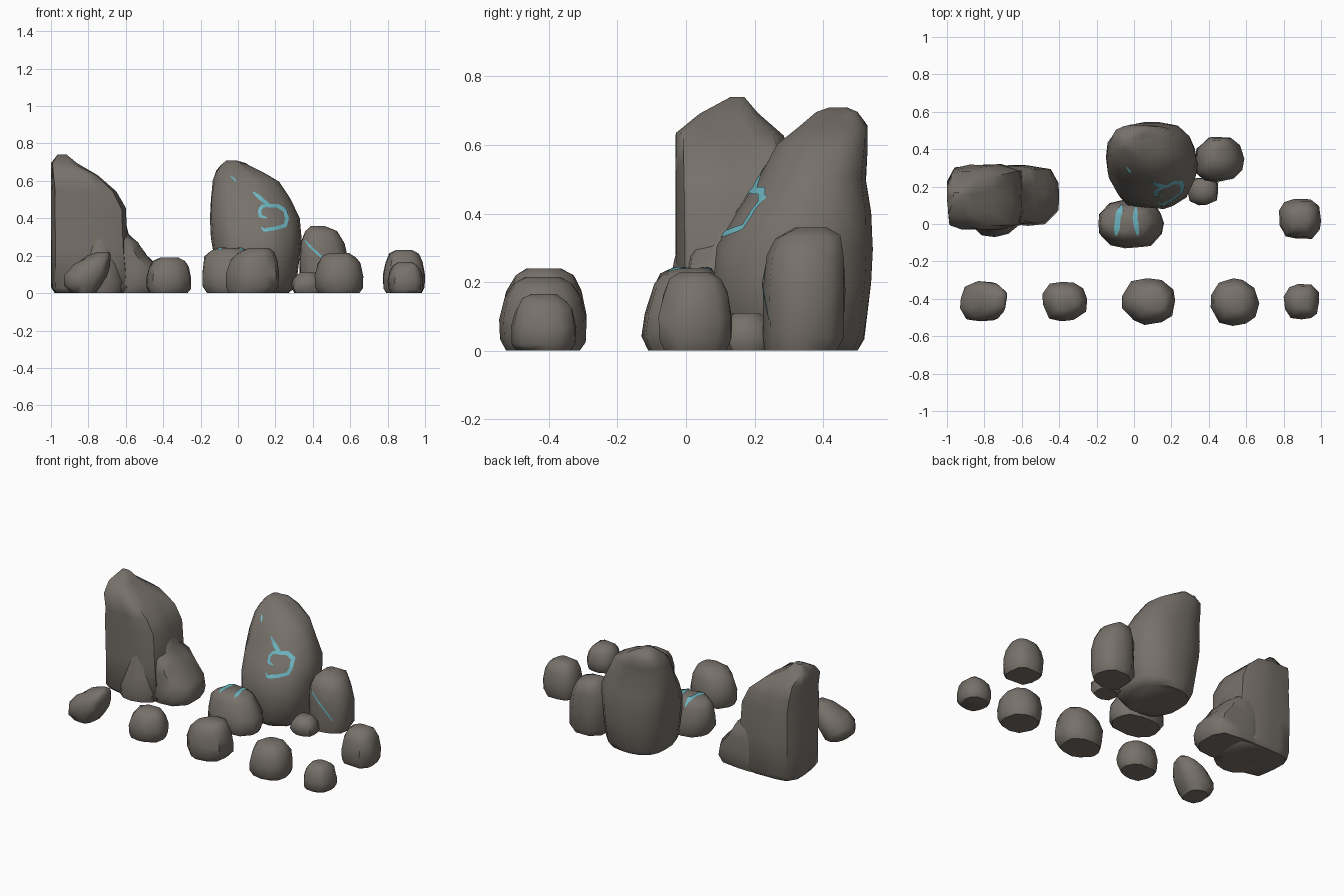
import bpy, bmesh, math, random
from mathutils import Vector
from mathutils.bvhtree import BVHTree

if "Cube" in bpy.data.objects:
    bpy.data.objects.remove(bpy.data.objects["Cube"])


def material(name, rgb):
    m = bpy.data.materials.new(name)
    m.diffuse_color = (*rgb, 1)
    m.use_nodes = True
    m.node_tree.nodes["Principled BSDF"].inputs["Base Color"].default_value = m.diffuse_color
    return m


STONE = material("warm grey stone", (0.185, 0.165, 0.145))
GLOW = material("pale cyan vein", (0.15, 0.46, 0.53))


def finish(name, bm, mat, angle=50):
    me = bpy.data.meshes.new(name)
    bm.to_mesh(me)
    bm.free()
    me.materials.append(mat)
    ob = bpy.data.objects.new(name, me)
    bpy.context.collection.objects.link(ob)
    bpy.ops.object.select_all(action='DESELECT')
    ob.select_set(True)
    bpy.context.view_layer.objects.active = ob
    bpy.ops.object.shade_smooth_by_angle(angle=math.radians(angle))


def rock(name, rings, seed, power=2.5, sides=14, rough=.05):
    """Loft of irregular rounded rings, each (z, x0, x1, y0, y1). Returns a BVH."""
    rnd = random.Random(seed)
    bm = bmesh.new()
    cols = [(2 * math.pi * (i + rnd.uniform(-.2, .2)) / sides, 1 + rnd.uniform(-rough, rough))
            for i in range(sides)]
    loops = []
    for k, (z, x0, x1, y0, y1) in enumerate(rings):
        pts = []
        for a, f in cols:
            c, s = math.cos(a), math.sin(a)
            r = f * (1 + rnd.uniform(-rough, rough) / 2)
            r /= (abs(c) ** power + abs(s) ** power) ** (1 / power)
            pts.append((r * c, r * s))
        ax, bx = min(p[0] for p in pts), max(p[0] for p in pts)
        ay, by = min(p[1] for p in pts), max(p[1] for p in pts)
        dz = 0 if k in (0, len(rings) - 1) else .007
        loops.append([bm.verts.new((x0 + (x - ax) / (bx - ax) * (x1 - x0),
                                    y0 + (y - ay) / (by - ay) * (y1 - y0),
                                    z + rnd.uniform(-dz, dz))) for x, y in pts])
    for lo, hi in zip(loops, loops[1:]):
        for i in range(sides):
            j = (i + 1) % sides
            bm.faces.new((lo[i], lo[j], hi[j], hi[i]))
    bm.faces.new(loops[0][::-1])
    bm.faces.new(loops[-1])
    bmesh.ops.triangulate(bm, faces=[f for f in bm.faces if len(f.verts) == 4])
    bmesh.ops.recalc_face_normals(bm, faces=bm.faces)
    tree = BVHTree.FromBMesh(bm)
    finish(name, bm, STONE)
    return tree


def vein(name, tree, path, width, from_top=False):
    """Thin ribbon along a 2D path, projected on a rock from the front or the top."""
    pts = []
    for a, b in zip(path, path[1:]):
        a, b = Vector(a), Vector(b)
        n = max(2, int((b - a).length / .008))
        pts += [a.lerp(b, i / n) for i in range(n)]
    pts.append(Vector(path[-1]))
    bm = bmesh.new()
    prev = None
    for i, p in enumerate(pts):
        t = (pts[min(i + 2, len(pts) - 1)] - pts[max(i - 2, 0)]).normalized()
        side = Vector((-t.y, t.x))
        w = width / 2 * (.35 + .65 * min(1, min(i, len(pts) - 1 - i) / 4))
        row = []
        for k in (-1, 0, 1):
            q = p + side * w * k
            org, d = (((q.x, q.y, 2), (0, 0, -1)) if from_top else ((q.x, -2, q.y), (0, 1, 0)))
            hit, nor, _, _ = tree.ray_cast(Vector(org), Vector(d))
            row.append(bm.verts.new(hit + nor * .004) if hit else None)
        if None in row:
            prev = None
            continue
        if prev:
            for k in (0, 1):
                bm.faces.new((prev[k + 1], prev[k], row[k], row[k + 1]))
        prev = row
    # turn every face towards the projection side
    view = Vector((0, 0, 1)) if from_top else Vector((0, -1, 0))
    for f in bm.faces:
        f.normal_update()
        if f.normal.dot(view) < 0:
            f.normal_flip()
    finish(name, bm, GLOW)


# Tall left boulder with its lower shoulder and toe
rock("left_boulder", [
    (0, -.98, -.60, -.01, .30), (.03, -1, -.57, -.03, .32), (.25, -1, -.59, -.03, .32),
    (.45, -1, -.60, -.03, .32), (.54, -1, -.65, -.03, .31), (.63, -1, -.75, -.03, .285),
    (.69, -1, -.86, .04, .21), (.74, -.965, -.915, .13, .17)], 4, 5.5, 16, .03)
rock("left_boulder_shoulder", [
    (0, -.80, -.43, .01, .30), (.05, -.80, -.40, -.01, .315), (.13, -.80, -.42, 0, .315),
    (.20, -.80, -.485, 0, .31), (.27, -.80, -.53, .01, .30), (.31, -.80, -.585, .03, .28),
    (.42, -.80, -.61, .06, .25)], 8, 4.5, 14, .03)
rock("left_boulder_toe", [
    (0, -.88, -.62, -.06, .15), (.06, -.88, -.61, -.07, .15), (.15, -.85, -.63, -.055, .15),
    (.26, -.81, -.65, -.035, .15), (.36, -.78, -.68, -.01, .12)], 3, 2.3, 12, .03)

# Tall central boulder, leaning backwards
main = rock("central_boulder", [
    (0, -.08, .27, .13, .50), (.04, -.11, .31, .10, .52), (.2, -.13, .33, .08, .54),
    (.3, -.145, .34, .09, .545), (.4, -.15, .33, .148, .54), (.5, -.145, .28, .215, .525),
    (.6, -.135, .22, .265, .53), (.65, -.12, .14, .33, .53), (.69, -.09, .05, .38, .505),
    (.71, -.06, -.01, .42, .47)], 12, 2.6, 18, .025)

# Rocks leaning against it
front = rock("central_front_rock", [
    (0, -.165, .14, -.11, .115), (.04, -.19, .16, -.13, .13), (.11, -.19, .155, -.12, .125),
    (.19, -.18, .11, -.095, .105), (.22, -.15, .08, -.075, .09), (.24, -.11, .02, -.04, .07)],
    6, 2.8, 14, .04)
back = rock("right_back_rock", [
    (0, .35, .57, .23, .44), (.04, .33, .585, .225, .46), (.18, .33, .59, .225, .465),
    (.27, .335, .57, .235, .46), (.33, .36, .53, .26, .45), (.36, .39, .46, .32, .41)],
    17, 2.8, 12)
rock("small_side_rock", [
    (0, .30, .44, .115, .24), (.03, .285, .45, .10, .25), (.075, .295, .445, .105, .245),
    (.11, .33, .41, .14, .215)], 9, 2.5, 10)

# Cyan veins: spiral on the central boulder, stripes on its neighbours
vein("spiral_vein", main, [
    (.08, .54), (.12, .505), (.165, .465), (.21, .465), (.25, .44), (.26, .395), (.25, .36),
    (.20, .345), (.14, .335), (.125, .35)], .020)
vein("spiral_hook_vein", main, [(.17, .465), (.13, .463), (.115, .44), (.12, .41), (.155, .40)], .018)
vein("upper_dash_vein", main, [(-.04, .625), (-.01, .595)], .014)
vein("left_stripe_vein", front, [(-.065, .10), (-.085, .04), (-.095, -.06)], .03, True)
vein("right_stripe_vein", front, [(.01, .09), (.005, .03), (.02, -.06)], .025, True)
vein("back_rock_vein", back, [(.36, .28), (.395, .24), (.46, .18), (.53, .09)], .012)


def stone(name, box, lean, seed, power=2.5):
    """Loose stone in a box (x0, x1, y0, y1, height) leaning towards +x."""
    x0, x1, y0, y1, h = box
    w, d = x1 - x0, y1 - y0
    rings = []
    for t, inset in ((0, .08), (.14, .01), (.42, 0), (.72, .06), (.9, .15), (1, .30)):
        left, right = inset * (1 + lean), inset * (1 - lean)
        if t < .3:
            left, right = right, left
        rings.append((t * h, x0 + w * left, x1 - w * right, y0 + d * inset, y1 - d * inset))
    rock(name, rings, seed, power, 11)


# Loose stones around the group
stone("right_stone", (.775, 1.0, -.08, .135, .23), 0, 21, 3.2)
rock("front_stone_1", [
    (0, -.89, -.76, -.49, -.33), (.04, -.93, -.73, -.515, -.31), (.09, -.93, -.70, -.52, -.305),
    (.15, -.88, -.685, -.51, -.31), (.195, -.81, -.68, -.48, -.33), (.22, -.75, -.69, -.44, -.37)],
    22, 2.4, 11)
stone("front_stone_2", (-.49, -.25, -.52, -.31, .19), .05, 23, 3)
stone("front_stone_3", (-.065, .22, -.54, -.29, .24), .4, 24)
stone("front_stone_4", (.41, .67, -.545, -.29, .215), 0, 25, 2.8)
stone("front_stone_5", (.80, .99, -.51, -.32, .165), 0, 26, 2.3)
